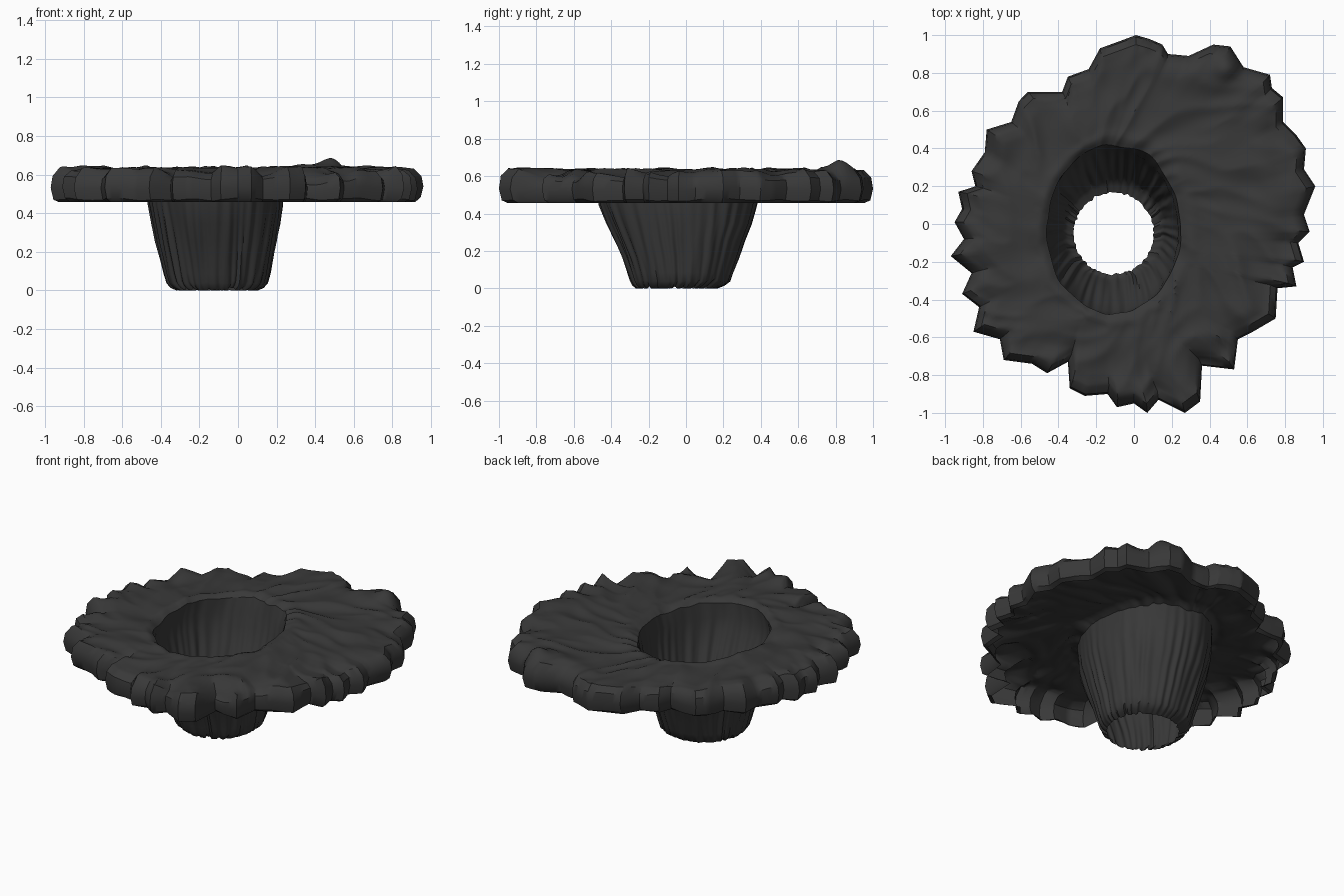
import bpy
import bmesh
from math import sin, cos, atan2, exp, pi
from mathutils import Vector, noise

old = bpy.data.objects.get("Cube")
if old:
    bpy.data.objects.remove(old, do_unlink=True)

charcoal = bpy.data.materials.new("charcoal")
charcoal.use_nodes = True
COLOUR = (0.04, 0.04, 0.04, 1)
charcoal.diffuse_color = COLOUR
shader = charcoal.node_tree.nodes["Principled BSDF"]
shader.inputs["Base Color"].default_value = COLOUR
shader.inputs["Roughness"].default_value = 0.9

# Ragged, toothed outline of the plate, in hundredths, counterclockwise
OUTLINE = [
    (96, 20), (90, 29), (91, 40), (86, 47), (79, 54), (79, 67), (73, 72),
    (72, 79), (58, 83), (51, 94), (42, 95), (29, 89), (18, 90), (15, 95),
    (8, 98), (1, 100), (-7, 97), (-18, 93), (-24, 82), (-35, 78), (-38, 70),
    (-56, 70), (-61, 65), (-65, 54), (-78, 50), (-79, 38), (-86, 28),
    (-84, 20), (-93, 17), (-91, 8), (-95, 1), (-90, -8), (-97, -17),
    (-86, -26), (-91, -37), (-82, -44), (-85, -57), (-71, -61), (-69, -72),
    (-54, -74), (-46, -79), (-35, -73), (-34, -87), (-26, -91), (-14, -90),
    (-9, -97), (0, -95), (7, -100), (13, -93), (27, -100), (35, -94),
    (36, -75), (53, -77), (55, -61), (63, -57), (75, -50), (76, -34),
    (86, -33), (84, -23), (90, -20), (87, -10), (93, -4), (90, 5)]
STEPS = 5

# Outline samples, each with its direction angle and how far it juts out
rim = []
for i, start in enumerate(OUTLINE):
    a = Vector(start) / 100
    b = Vector(OUTLINE[(i + 1) % len(OUTLINE)]) / 100
    rim += [a.lerp(b, k / STEPS) for k in range(STEPS)]
angles = [atan2(p.y, p.x) for p in rim]
REACH = 12
jut = []
for i, p in enumerate(rim):
    near = [rim[(i + k) % len(rim)].length for k in range(-REACH, REACH + 1)]
    jut.append(p.length - sum(near) / len(near))


def noise_at(x, y, z=0.0):
    return noise.noise(Vector((x, y, z)))


def oval(angle, cx, cy, rx, ry):
    return Vector((cx + rx * cos(angle), cy + ry * sin(angle)))


def hole_edge(angle):
    wobble = 1 + 0.05 * noise_at(3 * cos(angle), 3 * sin(angle), 7)
    return oval(angle, -0.108, -0.03, 0.355 * wobble, 0.445 * wobble)


def loft(name, rings):
    """Join closed rings of equal length into one smooth open surface."""
    bm = bmesh.new()
    loops = [[bm.verts.new(p) for p in ring] for ring in rings]
    for low, high in zip(loops, loops[1:]):
        for i in range(len(low)):
            j = (i + 1) % len(low)
            bm.faces.new((low[i], low[j], high[j], high[i]))
    mesh = bpy.data.meshes.new(name)
    bm.to_mesh(mesh)
    bm.free()
    mesh.materials.append(charcoal)
    obj = bpy.data.objects.new(name, mesh)
    bpy.context.collection.objects.link(obj)
    bpy.ops.object.select_all(action="DESELECT")
    obj.select_set(True)
    bpy.context.view_layer.objects.active = obj
    bpy.ops.object.shade_smooth_by_angle(angle=pi / 5)
    return obj


def relief(p):
    """Swirling folds, broad undulation and one raised knob."""
    r, a = p.length, atan2(p.y, p.x)
    warp = 2 * noise_at(2 * p.x, 2 * p.y, 3)
    swirl = noise_at(4 * cos(a + r) + warp, 4 * sin(a + r), 3 * r)
    folds = 0.014 * (1 - 3 * abs(swirl))
    folds += 0.022 * noise_at(5 * p.x + warp, 5 * p.y, 1)
    knob = 0.06 * exp(-(p - Vector((0.49, 0.82))).length_squared / 0.004)
    return folds + knob


# Toothed plate: open underneath, bulging rim, then folded top in to the hole
SHOULDER = 0.95
plate_rings = []
for scale, z in [(0.955, 0.457), (0.985, 0.472), (1, 0.53), (0.99, 0.58),
                 (SHOULDER, 0.612)]:
    ring = []
    for p, tooth in zip(rim, jut):
        q = p * scale
        chip = 0.015 * noise_at(7 * p.x, 7 * p.y, 4 * z) * (z > 0.46)
        lift = (relief(q) + 0.35 * tooth) * max(0, (z - 0.53) / 0.082)
        ring.append((q.x, q.y, z + lift + chip))
    plate_rings.append(ring)

TOP = 26
for k in range(1, TOP + 1):
    t = k / TOP
    ring = []
    for p, a, tooth in zip(rim, angles, jut):
        q = (p * SHOULDER).lerp(hole_edge(a), t)
        crest = 0.35 * tooth * (1 - t) ** 4
        rise = 0.012 * min(1, 6 * t)
        lip = 0.008 * exp(-((t - 0.9) / 0.06) ** 2)
        dip = 0.015 * max(0, (t - 0.9) / 0.1) ** 2
        z = 0.612 + rise + relief(q) * (1 - 0.4 * t) + crest + lip - dip
        ring.append((q.x, q.y, z))
    plate_rings.append(ring)
plate = loft("toothed_plate", plate_rings)

# Fluted funnel, hanging from the hole and curling inward at its ragged end
PROFILE = [  # height, centre y, radius x, radius y
    (0.53, -0.04, 0.352, 0.436), (0.45, -0.04, 0.347, 0.42),
    (0.35, -0.035, 0.33, 0.385), (0.26, -0.035, 0.313, 0.345),
    (0.17, -0.03, 0.292, 0.31), (0.09, -0.03, 0.275, 0.28),
    (0.045, -0.03, 0.262, 0.264), (0.022, -0.04, 0.242, 0.242),
    (0.008, -0.05, 0.212, 0.216)]
funnel_rings = [plate_rings[-1]]
for z, cy, rx, ry in PROFILE:
    ring = []
    for a in angles:
        x, y = cos(a), sin(a)
        flute = 0.35 * sin(38 * a + 5 * noise_at(2 * x, 2 * y, z))
        flute += 1.2 * noise_at(8 * x, 8 * y, 3 * z)
        depth = 1 + 0.035 * flute * min(1, (0.62 - z) * 3)
        q = oval(a, -0.108 - 0.02 * z, cy, rx * depth, ry * depth)
        ragged = max(0, 0.03 * noise_at(9 * x, 9 * y, 5))
        ring.append((q.x, q.y, z + ragged - 0.008))
    funnel_rings.append(ring)
funnel = loft("fluted_funnel", funnel_rings)
